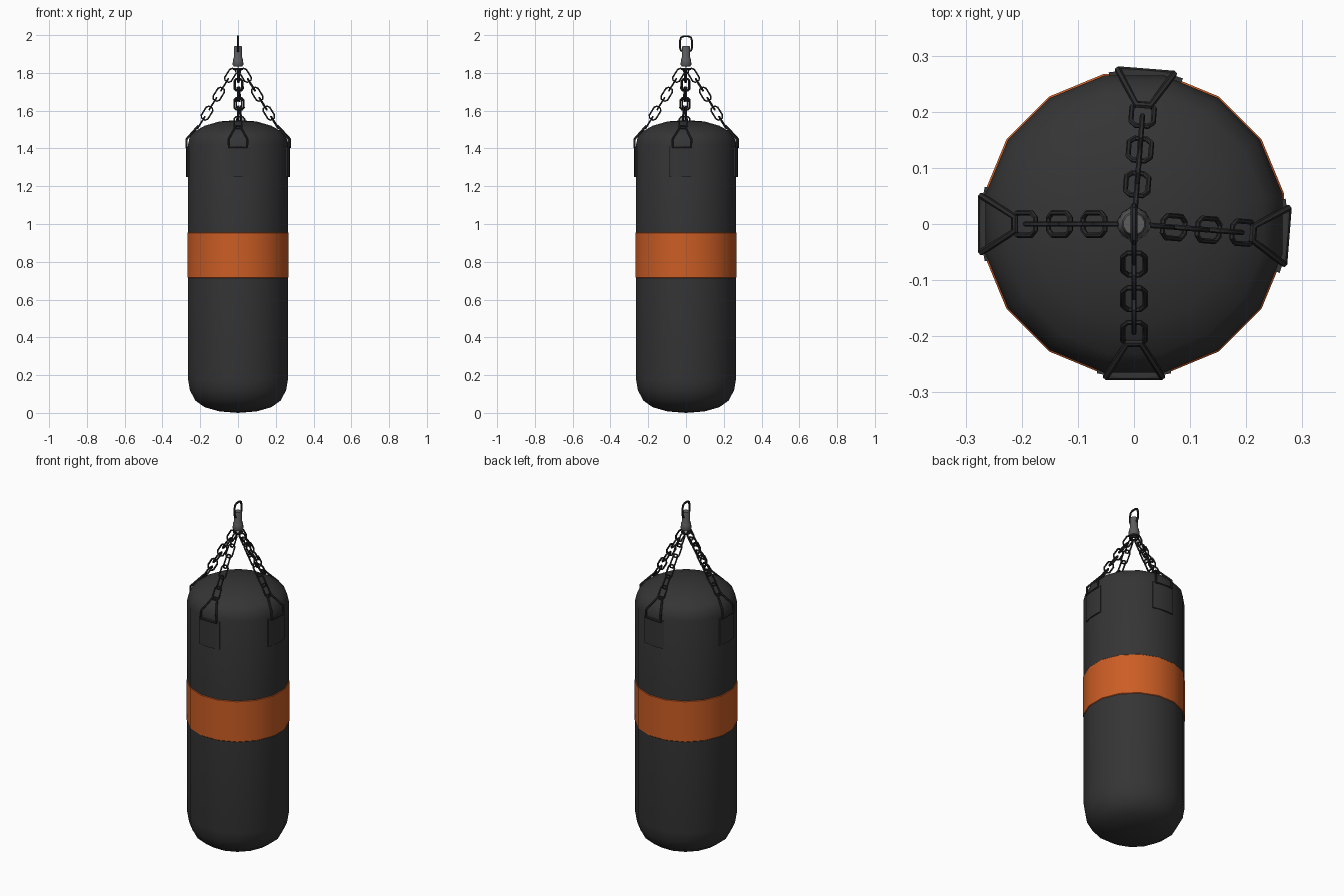
import bpy, bmesh, math
from mathutils import Vector, Matrix

cube = bpy.data.objects.get("Cube")
if cube:
    bpy.data.objects.remove(cube, do_unlink=True)


def material(name, rgb):
    m = bpy.data.materials.new(name)
    m.use_nodes = True
    m.diffuse_color = (*rgb, 1)
    m.node_tree.nodes["Principled BSDF"].inputs["Base Color"].default_value = (*rgb, 1)
    return m


LEATHER = material("black leather", (0.035, 0.035, 0.035))
ORANGE = material("orange band", (0.6, 0.11, 0.018))
CHAIN = material("dark chain steel", (0.025, 0.025, 0.027))
STEEL = material("grey steel", (0.11, 0.11, 0.11))


def select_only(ob):
    bpy.ops.object.select_all(action="DESELECT")
    ob.select_set(True)
    bpy.context.view_layer.objects.active = ob


def finish(name, bm, mat, angle=40):
    bmesh.ops.recalc_face_normals(bm, faces=bm.faces)
    me = bpy.data.meshes.new(name)
    bm.to_mesh(me)
    bm.free()
    ob = bpy.data.objects.new(name, me)
    bpy.context.collection.objects.link(ob)
    me.materials.append(mat)
    select_only(ob)
    bpy.ops.object.shade_smooth_by_angle(angle=math.radians(angle))
    return ob


def lathe(name, profile, sides, mat):
    """Turn a list of (radius, z) around the z axis, with a face squarely at the front."""
    bm = bmesh.new()
    turn = Matrix.Rotation(math.pi / sides, 3, "Z")
    verts = [bm.verts.new(turn @ Vector((r, 0, z))) for r, z in profile]
    edges = [bm.edges.new(pair) for pair in zip(verts, verts[1:])]
    bmesh.ops.spin(bm, geom=verts + edges, axis=(0, 0, 1), cent=(0, 0, 0),
                   angle=math.tau, steps=sides, use_merge=True)
    bmesh.ops.remove_doubles(bm, verts=bm.verts, dist=1e-4)
    return finish(name, bm, mat)


def tubes(name, loops, radius, mat):
    """Closed wire loops as one mesh."""
    cu = bpy.data.curves.new(name, "CURVE")
    cu.dimensions = "3D"
    cu.bevel_depth = radius
    cu.bevel_resolution = 1
    for pts in loops:
        sp = cu.splines.new("POLY")
        sp.points.add(len(pts) - 1)
        for p, co in zip(sp.points, pts):
            p.co = (*co, 1)
        sp.use_cyclic_u = True
    ob = bpy.data.objects.new(name, cu)
    bpy.context.collection.objects.link(ob)
    cu.materials.append(mat)
    select_only(ob)
    bpy.ops.object.convert(target="MESH")
    bpy.ops.object.shade_smooth_by_angle(angle=math.radians(40))
    return bpy.context.object


# Bag body and band
SIDES, R = 16, 0.27
lathe("bag_body", [(0, 0), (0.1, 0.008), (0.18, 0.03), (0.23, 0.065), (0.26, 0.12),
                   (R, 0.18), (R, 0.72), (R, 0.95), (R, 1.42), (0.26, 1.462),
                   (0.235, 1.49), (0.18, 1.52), (0.1, 1.543), (0, 1.55)], SIDES, LEATHER)
lathe("orange_band", [(R, 0.715), (R + 0.003, 0.718), (R + 0.003, 0.952), (R, 0.955)],
      SIDES, ORANGE)


def patch(name, angle):
    """Stitched strap patch, bent around the bag."""
    bm = bmesh.new()
    rings = []
    for i in range(7):
        a = angle + math.radians(-14 + 28 * i / 6)
        d = Vector((math.cos(a), math.sin(a), 0))
        rings.append([bm.verts.new(d * r + Vector((0, 0, z)))
                      for r, z in ((0.26, 1.25), (0.274, 1.25), (0.274, 1.41), (0.26, 1.41))])
    for p, q in zip(rings, rings[1:]):
        for k in range(4):
            n = (k + 1) % 4
            bm.faces.new((p[k], p[n], q[n], q[k]))
    bm.faces.new(rings[0])
    bm.faces.new(rings[-1])
    finish(name, bm, LEATHER)


# Four hangers: patch, triangular ring and chain
LINK = [(0.037, 0.011), (0.024, 0.02), (-0.024, 0.02), (-0.037, 0.011)]
LINK += [(a, -b) for a, b in reversed(LINK)]
RING = [(0.05, 0.272, 1.405), (0.05, 0.272, 1.45), (0.012, 0.212, 1.518)]
RING += [(-t, r, z) for t, r, z in reversed(RING)]

for side, degrees in (("front", -90), ("left", -4.5), ("back", 85.5), ("right", 180)):
    ang = math.radians(degrees)
    out = Vector((math.cos(ang), math.sin(ang), 0))
    tan = Vector((-math.sin(ang), math.cos(ang), 0))
    up = Vector((0, 0, 1))
    patch(side + "_patch", ang)
    tubes(side + "_ring", [[tan * t + out * r + up * z for t, r, z in RING]], 0.006, CHAIN)
    start, end = out * 0.04 + up * 1.787, out * 0.195 + up * 1.537
    along = (end - start).normalized()
    across = along.cross(tan)
    loops = []
    for i in range(6):
        c = start.lerp(end, i / 5)
        wide = tan if i % 2 else across
        loops.append([c + along * a + wide * b for a, b in LINK])
    tubes(side + "_chain", loops, 0.0048, CHAIN)

# Swivel with its collecting ring and the hanging loop on top
lathe("swivel", [(0, 1.943), (0.019, 1.943), (0.022, 1.935), (0.022, 1.885), (0.027, 1.87),
                 (0.03, 1.845), (0.024, 1.835), (0, 1.832)], 12, STEEL)
tubes("collecting_ring", [[(0.022 * math.cos(a), 0.022 * math.sin(a), 1.82)
                           for a in (math.tau * i / 12 for i in range(12))]], 0.006, CHAIN)
half = [(0.014, 1.912), (0.026, 1.918), (0.032, 1.932), (0.032, 1.97), (0.026, 1.988),
        (0.012, 1.994)]
tubes("hanging_loop", [[(0, y, z) for y, z in half] + [(0, -y, z) for y, z in reversed(half)]],
      0.006, CHAIN)
